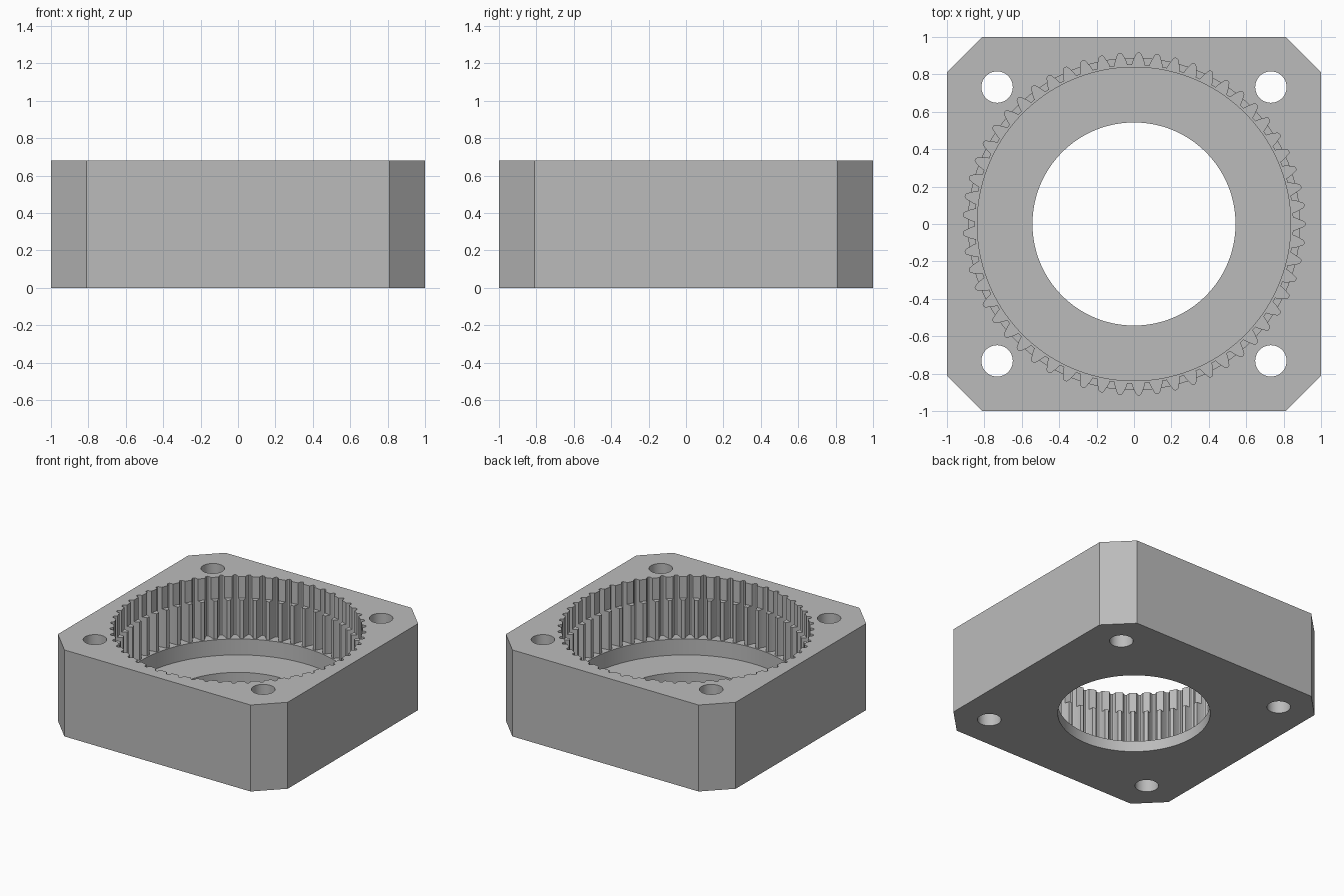
import bpy
import bmesh
from math import sin, cos, tau

HEIGHT = 0.68
TEETH = 57

if "Cube" in bpy.data.objects:
    bpy.data.objects.remove(bpy.data.objects["Cube"])

gray = bpy.data.materials.new("machined_gray")
gray.use_nodes = True
color = (0.5, 0.5, 0.5, 1)
gray.diffuse_color = color
gray.node_tree.nodes["Principled BSDF"].inputs["Base Color"].default_value = color


def prism(name, outline, z0, z1):
    """Extrude a flat outline between two heights."""
    bm = bmesh.new()
    face = bm.faces.new([bm.verts.new((x, y, z0)) for x, y in outline])
    new = bmesh.ops.extrude_face_region(bm, geom=[face])["geom"]
    top = [v for v in new if isinstance(v, bmesh.types.BMVert)]
    bmesh.ops.translate(bm, verts=top, vec=(0, 0, z1 - z0))
    bmesh.ops.recalc_face_normals(bm, faces=bm.faces)
    mesh = bpy.data.meshes.new(name)
    bm.to_mesh(mesh)
    bm.free()
    mesh.materials.append(gray)
    obj = bpy.data.objects.new(name, mesh)
    bpy.context.collection.objects.link(obj)
    return obj


def circle(radius, count, cx=0, cy=0):
    return [(cx + radius * cos(tau * i / count), cy + radius * sin(tau * i / count))
            for i in range(count)]


def gear_outline():
    """Tooth spaces as (radius, half width), one flank mirrored to the other."""
    flank = [(0.85, 0.034), (0.866, 0.030), (0.882, 0.024),
             (0.898, 0.017), (0.909, 0.012), (0.914, 0.006)]
    points = []
    for i in range(TEETH):
        middle = tau * i / TEETH
        sides = [(r, -w) for r, w in flank] + [(r, w) for r, w in reversed(flank)]
        for r, w in sides:
            a = middle + w / r
            points.append((r * cos(a), r * sin(a)))
    return points


# Square block with cut corners
c = 0.81
block = prism("ring_gear_housing",
              [(-c, -1), (c, -1), (1, -c), (1, c), (c, 1), (-c, 1), (-1, c), (-1, -c)],
              0, HEIGHT)

# Toothed bore, shallow counterbore, smooth lower bore and floor opening
cutters = [
    prism("tooth_cutter", gear_outline(), 0.21, 0.8),
    prism("counterbore_cutter", circle(0.886, 228), 0.51, 0.85),
    prism("lower_bore_cutter", circle(0.838, 160), 0.085, 0.4),
    prism("floor_opening_cutter", circle(0.543, 128), -0.1, 0.15),
]

# Bolt holes in the corners
for sx in (-1, 1):
    for sy in (-1, 1):
        cutters.append(prism("bolt_hole_cutter",
                             circle(0.084, 48, sx * 0.732, sy * 0.732), -0.1, 0.9))

bpy.ops.object.select_all(action='DESELECT')
bpy.context.view_layer.objects.active = block
block.select_set(True)
for cutter in cutters:
    cutter.hide_render = True
    mod = block.modifiers.new("cut", 'BOOLEAN')
    mod.operation = 'DIFFERENCE'
    mod.solver = 'EXACT'
    mod.object = cutter
    bpy.ops.object.modifier_apply(modifier=mod.name)
    bpy.data.objects.remove(cutter)

bpy.ops.object.shade_smooth_by_angle(angle=0.4)
